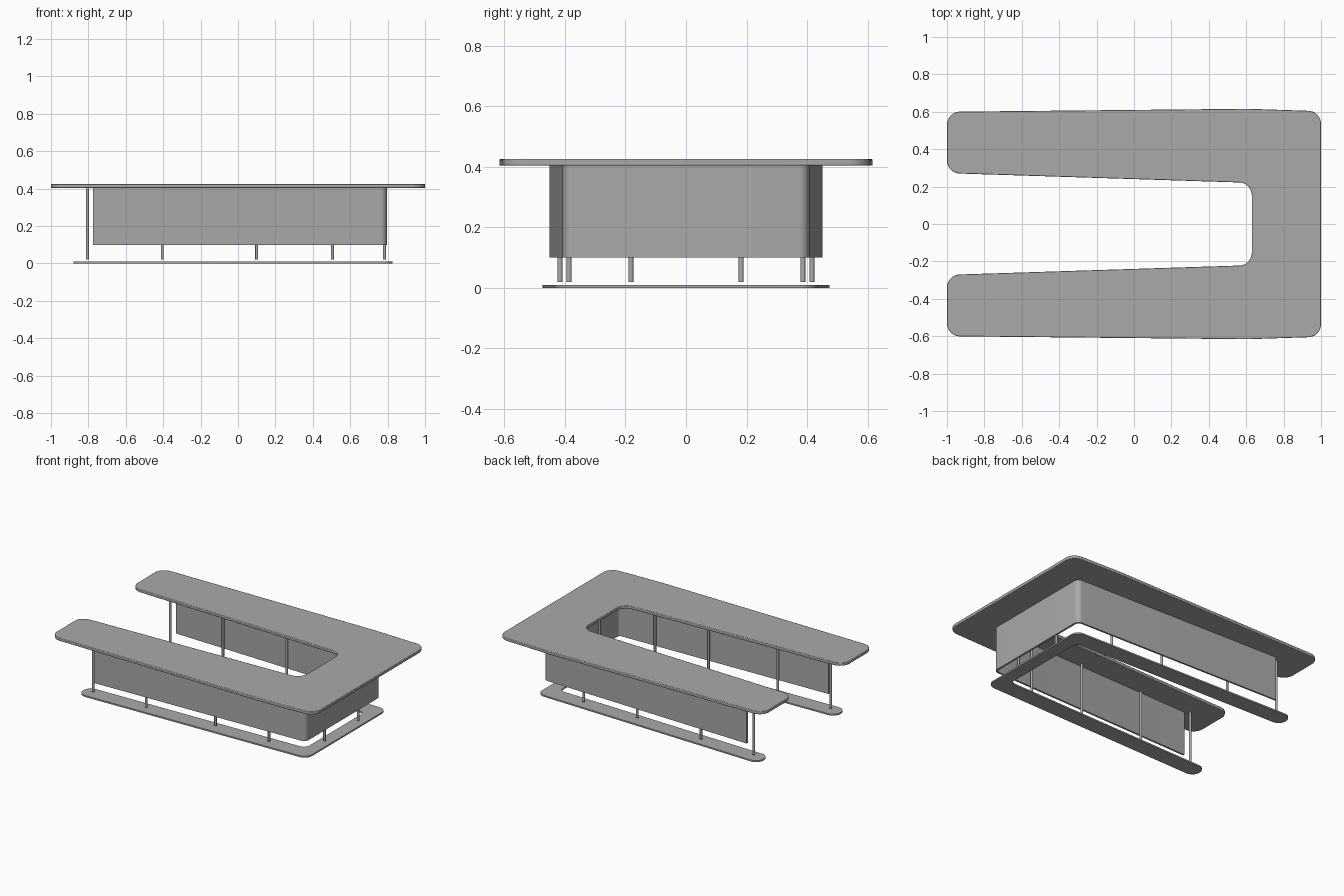
import bpy, bmesh, math
from mathutils import Vector

cube = bpy.data.objects.get("Cube")
if cube:
    bpy.data.objects.remove(cube, do_unlink=True)

grey = bpy.data.materials.new("plain grey")
grey.use_nodes = True
colour = (0.4, 0.4, 0.4, 1)
grey.diffuse_color = colour
grey.node_tree.nodes["Principled BSDF"].inputs["Base Color"].default_value = colour


def fillet(before, corner, after, radius, steps=8):
    """Points of an arc that rounds one corner."""
    if radius == 0:
        return [corner]
    a, b = (before - corner).normalized(), (after - corner).normalized()
    half = a.angle(b) / 2
    centre = corner + (a + b).normalized() * (radius / math.sin(half))
    reach = radius / math.tan(half)
    start = (corner + a * reach - centre).normalized()
    end = (corner + b * reach - centre).normalized()
    return [centre + start.lerp(end, i / steps).normalized() * radius
            for i in range(steps + 1)]


def u_slab(name, half_outline, bottom, top, bevel=0):
    """Mirror half of a U outline (x, y, radius) across y, round it, extrude it."""
    pts = half_outline + [(x, -y, r) for x, y, r in reversed(half_outline)]
    ring = [Vector((x, y)) for x, y, r in pts]
    bm = bmesh.new()
    loop = []
    for i, (x, y, r) in enumerate(pts):
        loop += fillet(ring[i - 1], ring[i], ring[(i + 1) % len(ring)], r)
    face = bm.faces.new([bm.verts.new((p.x, p.y, bottom)) for p in loop])
    grown = bmesh.ops.extrude_face_region(bm, geom=[face])["geom"]
    moved = [v for v in grown if isinstance(v, bmesh.types.BMVert)]
    bmesh.ops.translate(bm, verts=moved, vec=(0, 0, top - bottom))
    bmesh.ops.recalc_face_normals(bm, faces=bm.faces)
    mesh = bpy.data.meshes.new(name)
    bm.to_mesh(mesh)
    bm.free()
    obj = bpy.data.objects.new(name, mesh)
    bpy.context.collection.objects.link(obj)
    if bevel:
        mod = obj.modifiers.new("soft edge", "BEVEL")
        mod.width, mod.segments, mod.angle_limit = bevel, 2, math.radians(50)
    finish(obj)


def finish(obj):
    obj.data.materials.append(grey)
    bpy.ops.object.select_all(action="DESELECT")
    obj.select_set(True)
    bpy.context.view_layer.objects.active = obj
    bpy.ops.object.shade_smooth_by_angle(angle=math.radians(30))


# Table top, with arms that flare towards the open end
u_slab("table_top", [(0.63, 0.22, 0.07), (-1, 0.272, 0.07), (-1, 0.6, 0.07),
                     (0.61, 0.616, 0.3), (1, 0.603, 0.07)], 0.404, 0.425, 0.003)

# Thin modesty panel hanging under the top
u_slab("modesty_panel", [(0.783, 0.394, 0.022), (-0.775, 0.438, 0), (-0.775, 0.45, 0),
                         (0.796, 0.406, 0.034)], 0.1, 0.404)

# Floor plate with rounded ends
u_slab("floor_plate", [(0.735, 0.318, 0.04), (-0.88, 0.36, 0.055), (-0.88, 0.476, 0.055),
                       (0.825, 0.432, 0.055)], 0, 0.01)

# Legs along both arms and the closed end
leg_spots = [(-0.805, 0.416), (-0.405, 0.416), (0.1, 0.386), (0.505, 0.386), (0.783, 0.182)]
for side, label in ((1, "left"), (-1, "right")):
    for number, (x, y) in enumerate(leg_spots, 1):
        bpy.ops.mesh.primitive_cylinder_add(vertices=20, radius=0.008, depth=0.382,
                                            location=(x, side * y, 0.211))
        leg = bpy.context.object
        leg.name = f"{label}_leg_{number}"
        finish(leg)
